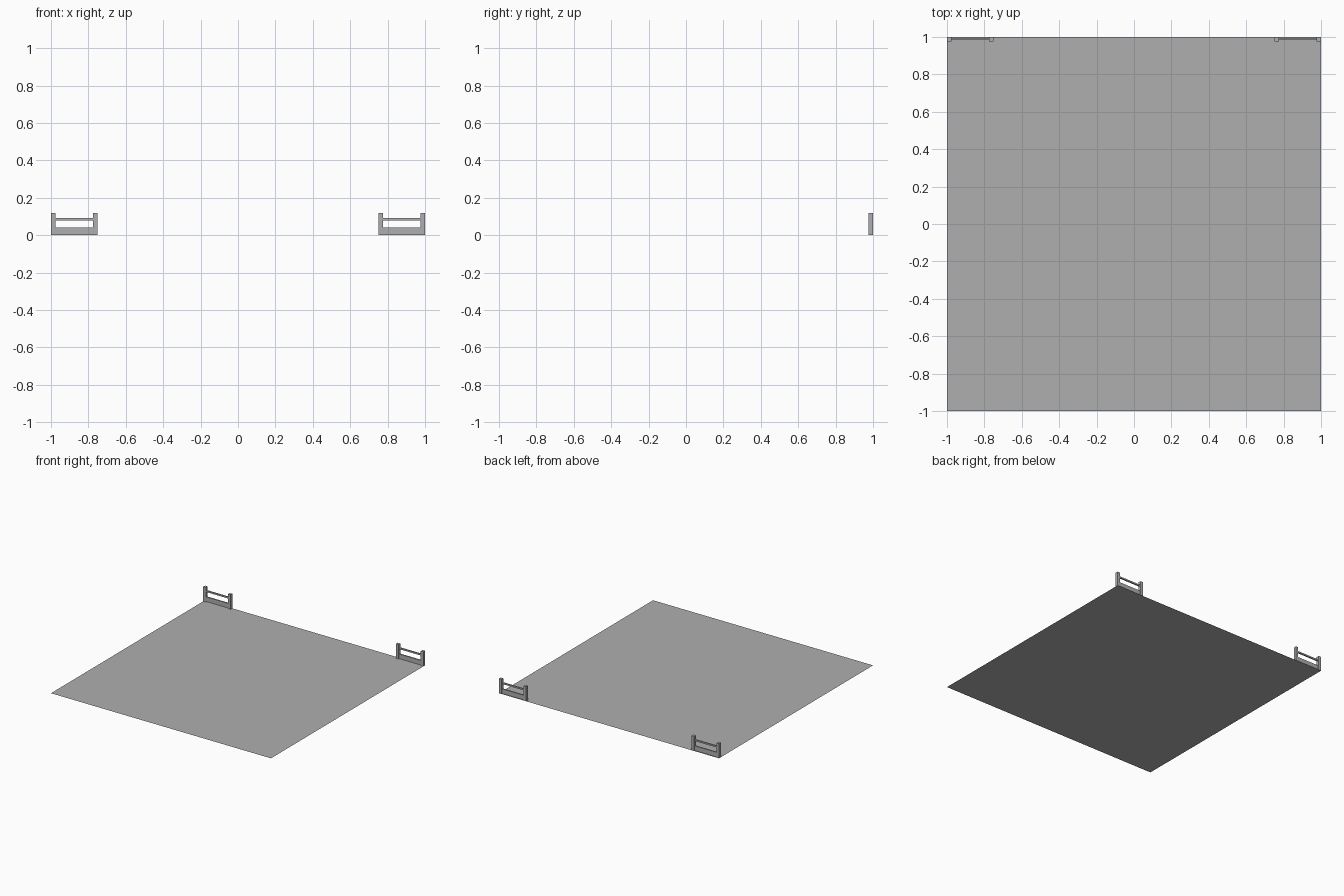
import bpy

if "Cube" in bpy.data.objects:
    bpy.data.objects.remove(bpy.data.objects["Cube"])

grey = bpy.data.materials.new("plain grey")
grey.diffuse_color = (0.43, 0.43, 0.43, 1)
grey.use_nodes = True
grey.node_tree.nodes["Principled BSDF"].inputs["Base Color"].default_value = grey.diffuse_color


def box(name, x, y, z):
    """Box from (min, max) ranges on each axis."""
    bpy.ops.mesh.primitive_cube_add(size=1, location=[sum(r) / 2 for r in (x, y, z)])
    ob = bpy.context.object
    ob.name = name
    ob.scale = [r[1] - r[0] for r in (x, y, z)]
    bpy.ops.object.transform_apply(location=False, rotation=False, scale=True)
    ob.data.materials.append(grey)
    return ob


# Thin flat ground sheet
bpy.ops.mesh.primitive_plane_add(size=2)
floor = bpy.context.object
floor.name = "ground_sheet"
floor.data.materials.append(grey)

# Two short fence sections at the back corners
for side, s in (("left", -1), ("right", 1)):
    def span(a, b):
        return tuple(sorted((s * a, s * b)))
    # Square end posts
    box(side + "_outer_post", span(0.977, 1.0), (0.977, 1.0), (0, 0.12))
    box(side + "_inner_post", span(0.752, 0.775), (0.977, 1.0), (0, 0.12))
    # Low kick board and thin upper rail
    box(side + "_kick_board", span(0.775, 0.977), (0.983, 0.994), (0.002, 0.04))
    box(side + "_upper_rail", span(0.775, 0.977), (0.983, 0.994), (0.08, 0.092))
